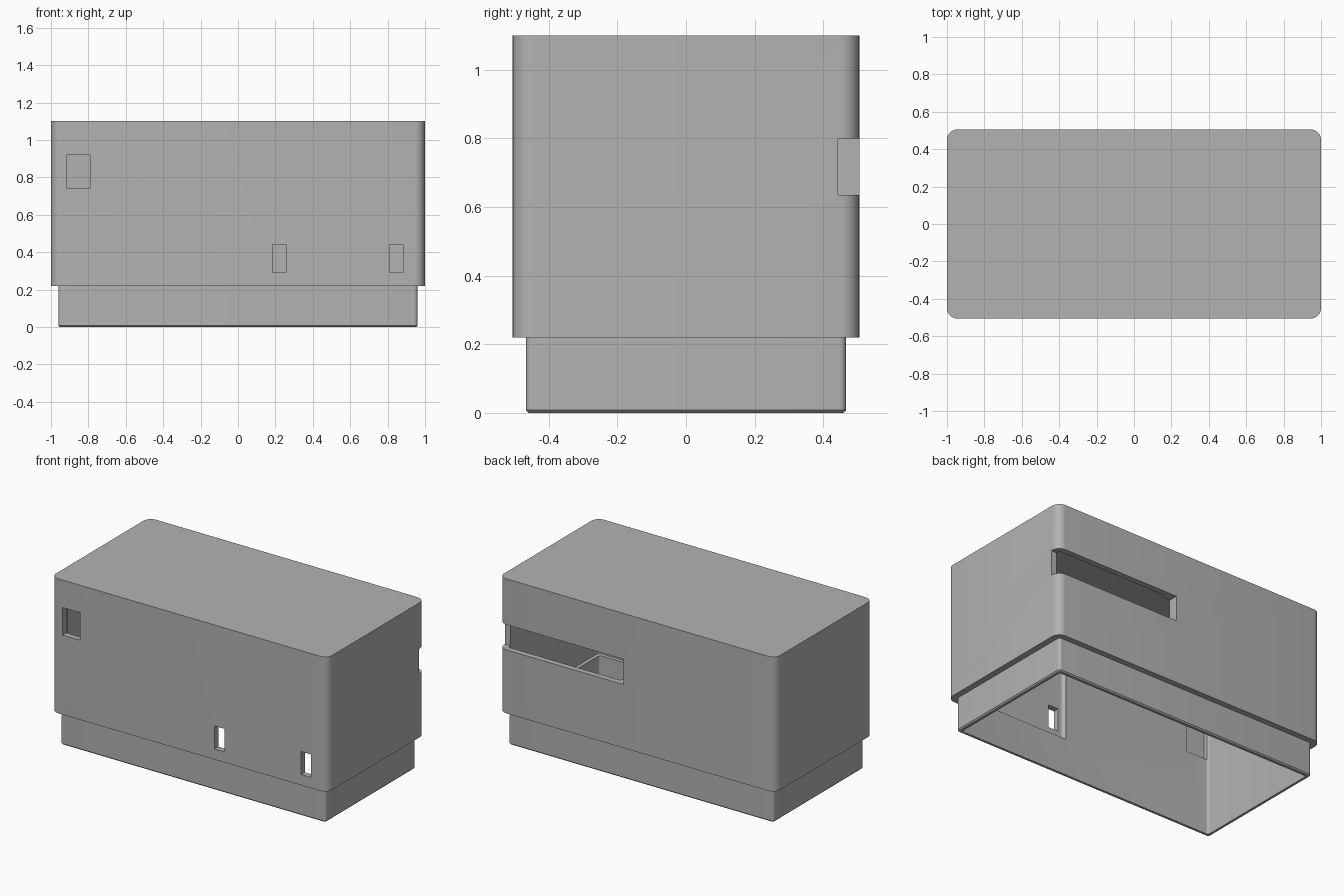
import bpy, bmesh, math

old = bpy.data.objects.get("Cube")
if old:
    bpy.data.objects.remove(old, do_unlink=True)

grey = bpy.data.materials.new("plain grey")
grey.use_nodes = True
colour = (0.45, 0.45, 0.45, 1)
grey.diffuse_color = colour
grey.node_tree.nodes["Principled BSDF"].inputs["Base Color"].default_value = colour


def block(name, low, high, radius=0.0, foot=0.0):
    """Box between two corners, with rounded upright edges and an optional bottom chamfer."""
    bm = bmesh.new()
    bmesh.ops.create_cube(bm, size=1)
    for v in bm.verts:
        v.co = [b if c > 0 else a for a, b, c in zip(low, high, v.co)]
    if radius:
        upright = [e for e in bm.edges
                   if abs(e.verts[0].co.z - e.verts[1].co.z) > 0.01]
        bmesh.ops.bevel(bm, geom=upright, offset=radius, segments=8,
                        profile=0.5, affect='EDGES')
    if foot:
        base = [e for e in bm.edges if all(v.co.z < low[2] + 0.001 for v in e.verts)]
        bmesh.ops.bevel(bm, geom=base, offset=foot, segments=1, affect='EDGES')
    bmesh.ops.recalc_face_normals(bm, faces=bm.faces)
    mesh = bpy.data.meshes.new(name)
    bm.to_mesh(mesh)
    bm.free()
    mesh.materials.append(grey)
    obj = bpy.data.objects.new(name, mesh)
    bpy.context.collection.objects.link(obj)
    return obj


def combine(target, tool, operation):
    """Apply one boolean and discard its tool."""
    mod = target.modifiers.new(operation.lower(), 'BOOLEAN')
    mod.operation = operation
    mod.solver = 'EXACT'
    mod.object = tool
    bpy.context.view_layer.objects.active = target
    bpy.ops.object.modifier_apply(modifier=mod.name)
    bpy.data.objects.remove(tool, do_unlink=True)


# Outer shell with a narrower lip underneath
case = block("case", (-1, -0.505, 0.22), (1, 0.505, 1.1), 0.055)
lip = block("lip", (-0.96, -0.467, 0), (0.96, 0.467, 0.3), 0.02, 0.008)
combine(case, lip, 'UNION')

# Main hollow, open at the bottom
combine(case, block("hollow", (-0.936, -0.443, -0.1), (0.936, 0.443, 1.06), 0.015),
        'DIFFERENCE')

# Thinner walls above the ledge at one end, and a pocket behind the large window
combine(case, block("end_recess", (0.146, -0.467, 0.24), (0.96, 0.467, 1.05), 0.02),
        'DIFFERENCE')
combine(case, block("window_pocket", (-0.925, -0.467, 0.5), (-0.77, -0.3, 1.05)),
        'DIFFERENCE')

# Long slot in the back, running out through the corner
combine(case, block("back_slot", (0.1, 0.443, 0.635), (1.1, 0.6, 0.8)), 'DIFFERENCE')

# Front windows: one large, two small
for left, right, bottom, top in ((-0.915, -0.79, 0.74, 0.92),
                                 (0.185, 0.257, 0.29, 0.44),
                                 (0.81, 0.882, 0.29, 0.44)):
    combine(case, block("window", (left, -0.6, bottom), (right, -0.35, top)),
            'DIFFERENCE')

# Smooth the rounded corners, keep the edges sharp
bpy.ops.object.select_all(action='DESELECT')
case.select_set(True)
bpy.context.view_layer.objects.active = case
bpy.ops.object.shade_smooth_by_angle(angle=math.radians(30))
